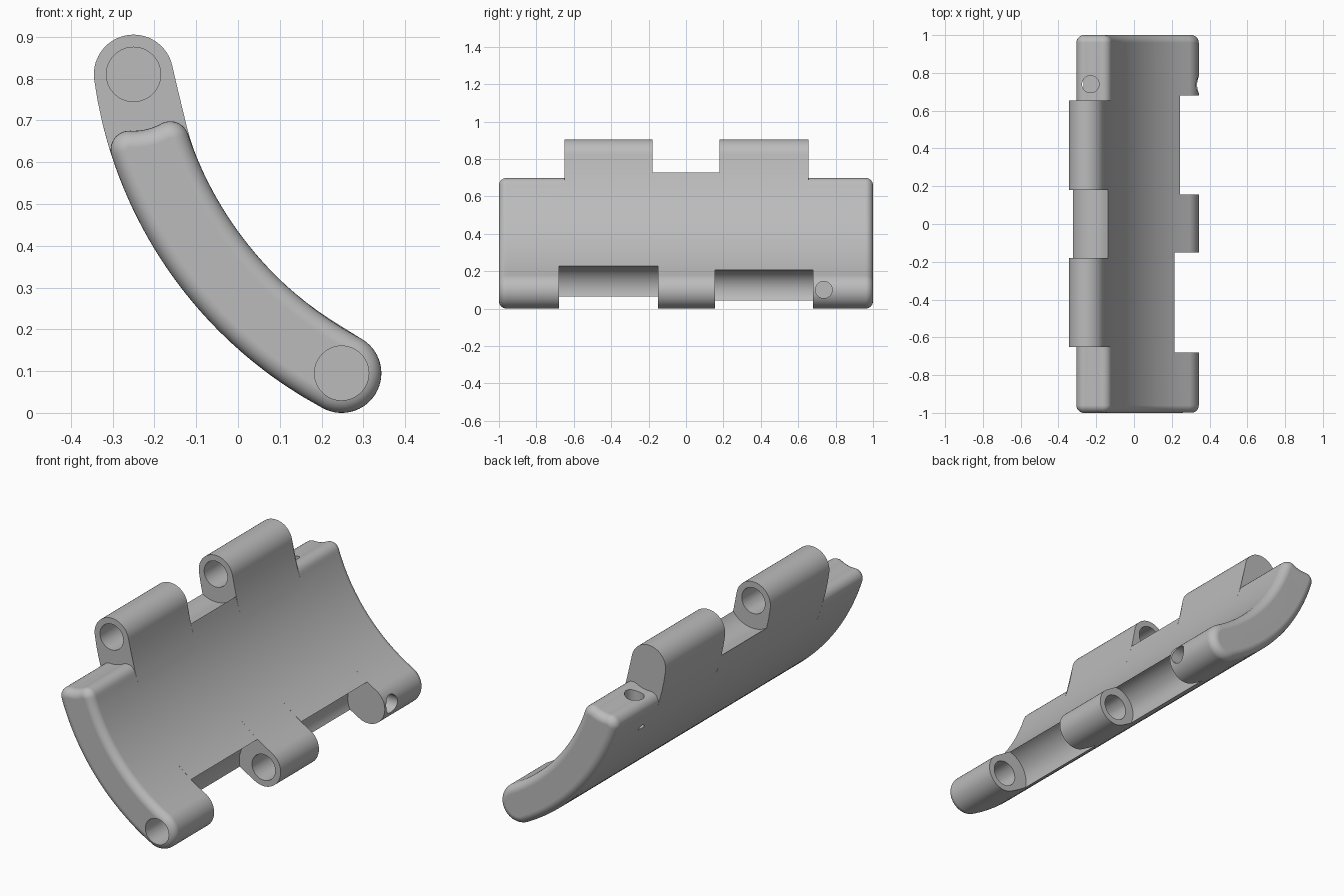
import bpy, bmesh, math
from mathutils import Vector

old = bpy.data.objects.get("Cube")
if old:
    bpy.data.objects.remove(old, do_unlink=True)

# Hinge axes (x, z) and the arc that joins them
TOP = Vector((-0.25, 0.81))
LOW = Vector((0.248, 0.095))
HALF = math.radians(27)          # half sweep between the hinge axes
MAIN = math.radians(12.5)        # half sweep of the part shared by all sections
W = 0.095                        # half thickness
chord = LOW - TOP
R = chord.length / 2 / math.sin(HALF)
toward = Vector((-chord.y, chord.x)).normalized()
CENTRE = (TOP + LOW) / 2 + toward * R * math.cos(HALF)
BISECT = math.atan2(-toward.y, -toward.x)


def polar(r, a):
    return Vector((r * math.cos(a), r * math.sin(a)))


def arc(c, r, a, b, n):
    return [c + polar(r, a + (b - a) * i / (n - 1)) for i in range(n)]


def angle(v):
    return math.atan2(v.y, v.x)


def unwrap(a, ref):
    return ref + (a - ref + math.pi) % (2 * math.pi) - math.pi


def end_curve(kind, d):
    """End outline from inner to outer face, shrunk by d: round cap or hinge groove."""
    o, p = Vector((0, 0)), polar(R, HALF)
    ri, ro = R - W + d, R + W - d
    if kind is None:
        cap = arc(p, W - d, HALF + math.pi, HALF, 37)
        return arc(o, ri, MAIN, HALF, 6) + cap + arc(o, ro, HALF, MAIN, 6)
    rad, fil = kind
    f = max(fil - d, 0)

    def corner(a):
        b = rad + d + f
        return polar(a, HALF - math.acos((R * R + a * a - b * b) / (2 * R * a)))

    fi, fo = corner(ri + f), corner(ro - f)
    mid = HALF + 1.5 * math.pi
    gi, go = unwrap(angle(fi - p), mid), unwrap(angle(fo - p), mid)
    si, so = angle(-fi), angle(fo)
    return (arc(o, ri, MAIN, angle(fi), 6)
            + arc(fi, f, si, unwrap(angle(p - fi), si), 8)
            + arc(p, rad + d, gi, go, 21)
            + arc(fo, f, unwrap(angle(p - fo), so), so, 8)
            + arc(o, ro, angle(fo), MAIN, 6))


def section(top, low, d=0.0):
    o = Vector((0, 0))
    upper = [Vector((v.x, -v.y)) for v in reversed(end_curve(top, d))]
    pts = (end_curve(low, d) + arc(o, R + W - d, MAIN, -MAIN, 18)[1:-1]
           + upper + arc(o, R - W + d, -MAIN, MAIN, 18)[1:-1])
    return [CENTRE + polar(v.length, angle(v) + BISECT) for v in pts]


# Sections along the hinge: end y, top shape, bottom shape
CAP = None
SOFT, MID = (0.135, 0.045), (0.14, 0.0)
WIDE, NARROW = (0.136, 0.0), (0.112, 0.0)
spans = [(-0.68, SOFT, CAP), (-0.65, SOFT, WIDE), (-0.18, CAP, WIDE),
         (-0.15, MID, WIDE), (0.155, MID, CAP), (0.18, MID, NARROW),
         (0.655, CAP, NARROW), (0.68, SOFT, NARROW), (1.0, SOFT, CAP)]
EDGE, STEPS = 0.04, 7
rounding = []
for i in range(STEPS):
    t = math.pi / 2 * i / STEPS
    rounding.append((1 - EDGE * (1 - math.sin(t)), EDGE * (1 - math.cos(math.pi / 2 - t))))

rings = [(-y, section(SOFT, CAP, d)) for y, d in rounding]
start = -1 + EDGE
rings = [(-1 + EDGE * (1 - math.cos(math.pi / 2 * i / STEPS)),
          section(SOFT, CAP, EDGE * (1 - math.sin(math.pi / 2 * i / STEPS))))
         for i in range(STEPS)]
closing = [(-y, pts) for y, pts in reversed(rings)]
for stop, top, low in spans:
    pts = section(top, low)
    rings += [(start, pts), (min(stop, 1 - EDGE), pts)]
    start = stop
rings += closing

# Loft the rings into one closed link plate
bm = bmesh.new()
loops = [[bm.verts.new((p.x, y, p.y)) for p in pts] for y, pts in rings]
for a, b in zip(loops, loops[1:]):
    for i in range(len(a)):
        j = (i + 1) % len(a)
        bm.faces.new((a[i], a[j], b[j], b[i]))
bm.faces.new(loops[0])
bm.faces.new(list(reversed(loops[-1])))
bmesh.ops.remove_doubles(bm, verts=bm.verts, dist=1e-5)
bmesh.ops.recalc_face_normals(bm, faces=bm.faces)
mesh = bpy.data.meshes.new("hinged_link_plate")
bm.to_mesh(mesh)
bm.free()
plate = bpy.data.objects.new("hinged_link_plate", mesh)
bpy.context.collection.objects.link(plate)

grey = bpy.data.materials.new("plain grey")
grey.use_nodes = True
grey.diffuse_color = (0.5, 0.5, 0.5, 1)
grey.node_tree.nodes["Principled BSDF"].inputs["Base Color"].default_value = (0.5, 0.5, 0.5, 1)
mesh.materials.append(grey)


def drill(name, a, b, r):
    """Cut a round hole from point a to point b."""
    a, b = Vector(a), Vector(b)
    bpy.ops.mesh.primitive_cylinder_add(vertices=48, radius=r, depth=(b - a).length,
                                        location=(a + b) / 2)
    cutter = bpy.context.object
    cutter.name = name
    cutter.hide_render = True
    cutter.rotation_euler = (b - a).to_track_quat('Z', 'Y').to_euler()
    cutter.data.materials.append(grey)
    mod = plate.modifiers.new(name, 'BOOLEAN')
    mod.operation, mod.solver, mod.object = 'DIFFERENCE', 'EXACT', cutter
    bpy.context.view_layer.update()
    bpy.ops.object.select_all(action='DESELECT')
    plate.select_set(True)
    bpy.context.view_layer.objects.active = plate
    bpy.ops.object.modifier_apply(modifier=name)
    bpy.data.objects.remove(cutter, do_unlink=True)


# Hinge pin bores, blind at the back
drill("top_pin_bore", (TOP.x, -0.8, TOP.y), (TOP.x, 0.6, TOP.y), 0.065)
drill("low_pin_bore", (LOW.x, -1.1, LOW.y), (LOW.x, 0.4, LOW.y), 0.065)
# Small cross holes in the back end block
drill("top_cross_hole", (-0.23, 0.74, 0.52), (-0.23, 0.74, 1.0), 0.045)
drill("side_cross_hole", (0.2, 0.737, 0.1), (0.5, 0.737, 0.1), 0.045)

bpy.ops.object.shade_smooth_by_angle(angle=math.radians(30))
weighted = plate.modifiers.new("weighted_normals", 'WEIGHTED_NORMAL')
weighted.keep_sharp = True
